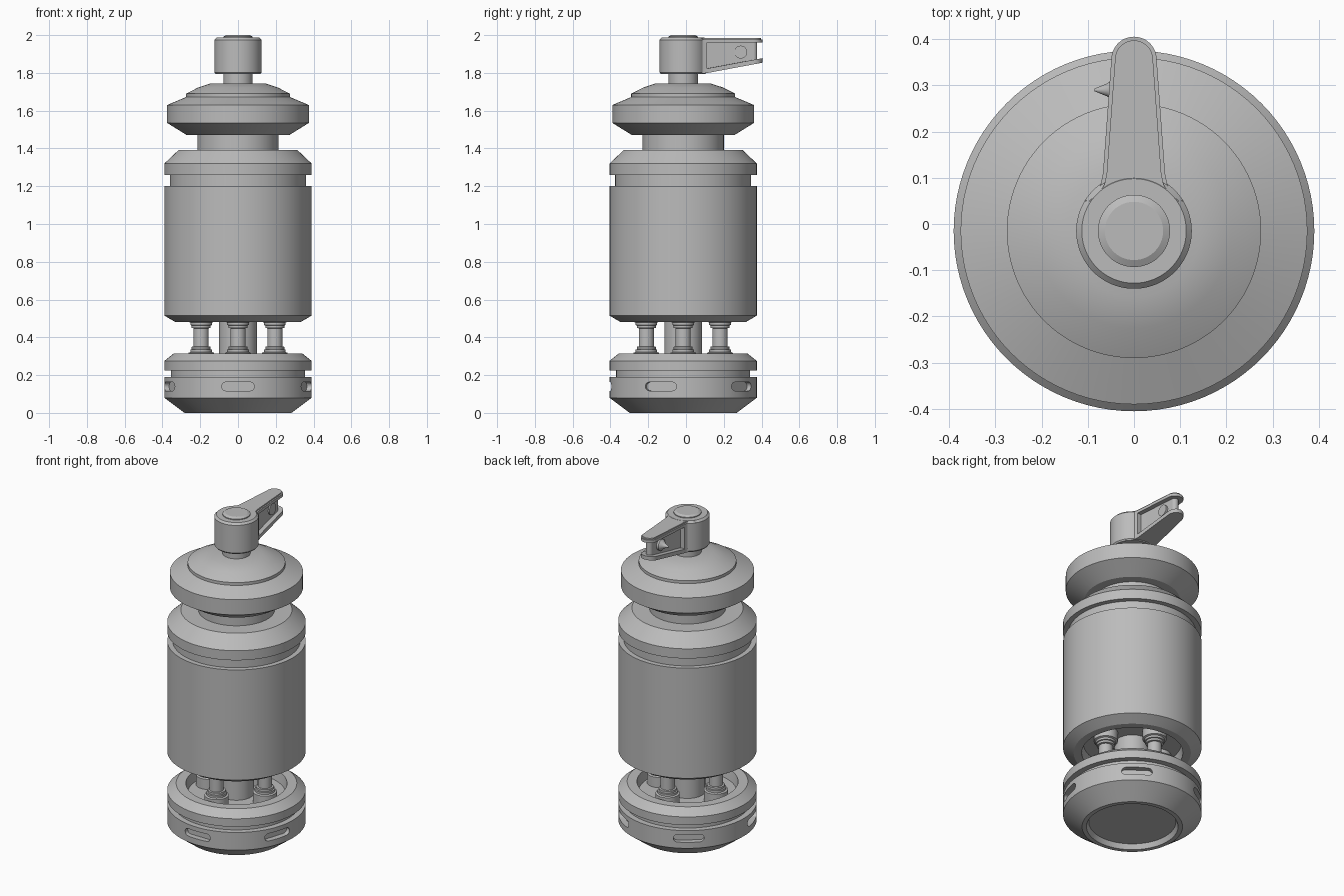
import bpy, bmesh, math
from mathutils import Matrix, Vector

if "Cube" in bpy.data.objects:
    bpy.data.objects.remove(bpy.data.objects["Cube"])

CY = -0.015  # the turned body's axis sits slightly in front of y = 0
SEG = 96

grey = bpy.data.materials.new("plain_grey")
grey.diffuse_color = (0.5, 0.5, 0.5, 1)
grey.use_nodes = True
grey.node_tree.nodes["Principled BSDF"].inputs["Base Color"].default_value = grey.diffuse_color


def finish(bm, name, smooth=True):
    bmesh.ops.remove_doubles(bm, verts=bm.verts, dist=1e-6)
    bmesh.ops.recalc_face_normals(bm, faces=bm.faces)
    me = bpy.data.meshes.new(name)
    bm.to_mesh(me)
    bm.free()
    ob = bpy.data.objects.new(name, me)
    bpy.context.collection.objects.link(ob)
    me.materials.append(grey)
    if smooth:
        shade(ob)
    return ob


def select(ob):
    bpy.ops.object.select_all(action='DESELECT')
    ob.select_set(True)
    bpy.context.view_layer.objects.active = ob


def shade(ob):
    select(ob)
    bpy.ops.object.shade_smooth_by_angle(angle=math.radians(25))


def lathe(name, prof, x=0, y=CY, seg=SEG, matrix=None, smooth=True):
    """Turn an (r, z) profile into a closed solid, capped at both ends."""
    bm = bmesh.new()
    rings = []
    for r, z in prof:
        rings.append([bm.verts.new((r * math.cos(2 * math.pi * i / seg),
                                    r * math.sin(2 * math.pi * i / seg), z)) for i in range(seg)])
    for a, b in zip(rings, rings[1:]):
        for i in range(seg):
            j = (i + 1) % seg
            bm.faces.new((a[i], a[j], b[j], b[i]))
    bm.faces.new(rings[0][::-1])
    bm.faces.new(rings[-1])
    bm.transform(matrix or Matrix.Translation((x, y, 0)))
    return finish(bm, name, smooth)


def prism(name, half, bottom, top):
    """Mirror a right-hand (x, y) outline and fill between bottom(y) and top(y)."""
    pts = half + [(-x, y) for x, y in reversed(half) if x > 1e-5]
    bm = bmesh.new()
    lo = [bm.verts.new((x, y, bottom(y))) for x, y in pts]
    hi = [bm.verts.new((x, y, top(y))) for x, y in pts]
    bm.faces.new(lo[::-1])
    bm.faces.new(hi)
    n = len(pts)
    for i in range(n):
        j = (i + 1) % n
        bm.faces.new((lo[i], lo[j], hi[j], hi[i]))
    return finish(bm, name)


# Base with side groove, hollow top and recessed underside
base = lathe("base", [
    (0.245, 0.03), (0.258, 0.0), (0.283, 0), (0.39, 0.08), (0.39, 0.19), (0.355, 0.19),
    (0.355, 0.225), (0.39, 0.225), (0.39, 0.275), (0.34, 0.315), (0.285, 0.315),
    (0.275, 0.255)], smooth=False)

# Five rounded slots cut around the base
for k in range(5):
    bm = bmesh.new()
    pts = []
    for s in (1, -1):
        for i in range(9):
            a = -math.pi / 2 + math.pi * i / 8
            pts.append((s * (0.064 + 0.023 * math.cos(a)), s * 0.023 * math.sin(a)))
    front = [bm.verts.new((x, -0.45, 0.14 + z)) for x, z in pts]
    back = [bm.verts.new((x, -0.355, 0.14 + z)) for x, z in pts]
    bm.faces.new(front)
    bm.faces.new(back[::-1])
    for i in range(len(pts)):
        j = (i + 1) % len(pts)
        bm.faces.new((front[i], back[i], back[j], front[j]))
    bm.transform(Matrix.Translation((0, CY, 0)) @ Matrix.Rotation(2 * math.pi * k / 5, 4, 'Z'))
    cutter = finish(bm, "slot_cutter", False)
    cutter.hide_render = True
    select(base)
    mod = base.modifiers.new("slot", 'BOOLEAN')
    mod.operation = 'DIFFERENCE'
    mod.solver = 'EXACT'
    mod.object = cutter
    bpy.ops.object.modifier_apply(modifier=mod.name)
    bpy.data.objects.remove(cutter)
shade(base)

# Central column and four spool-shaped pillars
lathe("central_column", [(0.1, 0.25), (0.1, 0.55)])
for k in range(4):
    a = k * math.pi / 2
    lower = [(0.068, 0.25), (0.068, 0.318), (0.057, 0.322), (0.057, 0.335),
             (0.05, 0.337), (0.05, 0.35), (0.04, 0.352)]
    lathe("pillar_%d" % (k + 1), lower + [(r, 0.8 - z) for r, z in reversed(lower)],
          0.195 * math.cos(a), CY + 0.195 * math.sin(a), 32)

# Main body with hollow underside and upper groove
lathe("main_body", [
    (0.275, 0.54), (0.285, 0.48), (0.33, 0.48), (0.39, 0.515), (0.39, 1.2), (0.36, 1.2),
    (0.36, 1.26), (0.39, 1.26), (0.39, 1.32), (0.313, 1.393)])
lathe("neck", [(0.215, 1.38), (0.215, 1.49)])

# Upper cap with stepped dome
lathe("upper_cap", [
    (0.27, 1.47), (0.375, 1.535), (0.375, 1.63), (0.275, 1.672), (0.275, 1.69),
    (0.21, 1.723), (0.143, 1.745)])
lathe("stem", [(0.078, 1.73), (0.078, 1.82)])

# Lever hub and its button
lathe("lever_hub", [(0.119, 1.795), (0.125, 1.803), (0.125, 1.975), (0.113, 1.987)])
lathe("hub_button", [(0.078, 1.98), (0.078, 1.992), (0.063, 2.0)])


# Lever arm: two flanges joined by a thinner web
def outline(inset):
    d = inset
    pts = [(0.09 - d, 0.03), (0.105 - d, 0.05), (0.083 - d, 0.068), (0.072 - d, 0.085),
           (0.067 - d, 0.11)]
    for i in range(13):
        a = math.pi / 2 * i / 12
        pts.append(((0.049 - d) * math.cos(a), 0.356 + (0.049 - d) * math.sin(a)))
    pts[-1] = (0, pts[-1][1])
    return pts


def underside(y):
    return 1.797 + max(0, y - 0.1) * 0.187


prism("lever_top_flange", outline(0), lambda y: 1.96, lambda y: 1.978)
prism("lever_top_bevel", outline(0.008), lambda y: 1.97, lambda y: 1.986)
prism("lever_bottom_flange", outline(0), underside, lambda y: underside(y) + 0.024)
prism("lever_web", outline(0.028), lambda y: underside(y) + 0.01, lambda y: 1.97)
prism("lever_root", outline(0)[:5], lambda y: underside(y) + 0.005, lambda y: 1.97)

# Cross pin through the arm: pointed on the left, flat head on the right
side = Matrix.Translation((0, 0.29, 1.91)) @ Matrix.Rotation(math.pi / 2, 4, 'Y')
lathe("cross_pin", [(0.003, -0.085), (0.014, -0.058), (0.02, -0.05), (0.034, -0.036),
                    (0.034, 0.036)], seg=32, matrix=side)
